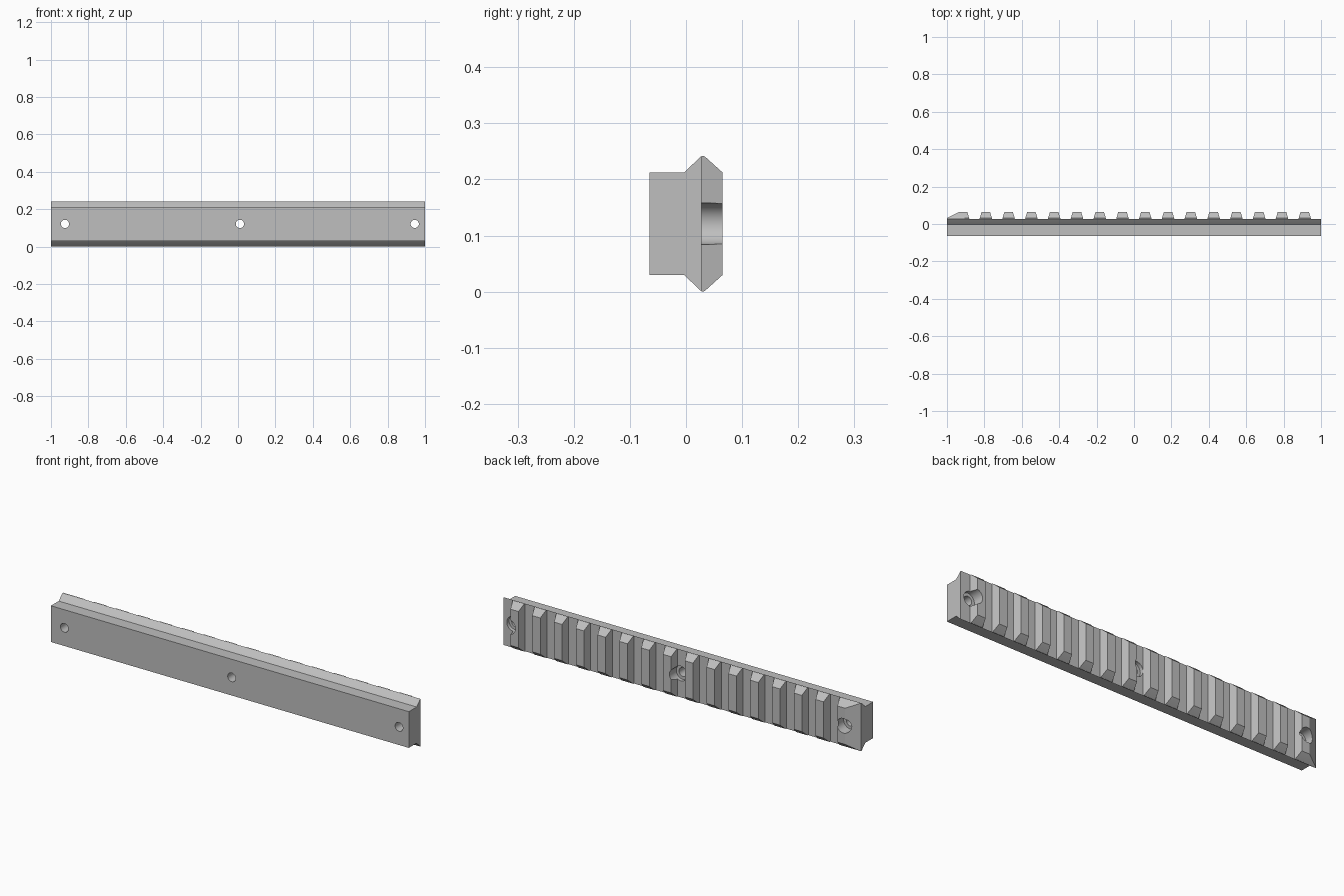
import bpy, bmesh, math
from mathutils import Matrix, Vector

cube = bpy.data.objects.get("Cube")
if cube:
    bpy.data.objects.remove(cube, do_unlink=True)

MID_Z = 0.121           # height of the long centre line
PITCH, FIRST, TEETH = 0.1218, -0.914, 16
FLOOR, CREST = 0.028, 0.065
OVER = 0.08             # cutters reach past the crest

grey = bpy.data.materials.new("satin grey")
grey.use_nodes = True
grey.diffuse_color = (0.52, 0.52, 0.52, 1)
grey.node_tree.nodes["Principled BSDF"].inputs["Base Color"].default_value = (0.52, 0.52, 0.52, 1)


def add_prism(bm, points, offset):
    """Extrude a closed outline by an offset vector."""
    face = bm.faces.new([bm.verts.new(p) for p in points])
    out = bmesh.ops.extrude_face_region(bm, geom=[face])
    moved = [g for g in out["geom"] if isinstance(g, bmesh.types.BMVert)]
    bmesh.ops.translate(bm, verts=moved, vec=Vector(offset))


def add_cylinder(bm, x, y0, y1, radius):
    place = Matrix.Translation((x, (y0 + y1) / 2, MID_Z)) @ Matrix.Rotation(math.pi / 2, 4, "X")
    bmesh.ops.create_cone(bm, cap_ends=True, segments=40, radius1=radius,
                          radius2=radius, depth=abs(y1 - y0), matrix=place)


def make_object(name, bm):
    bmesh.ops.recalc_face_normals(bm, faces=bm.faces)
    mesh = bpy.data.meshes.new(name)
    bm.to_mesh(mesh)
    bm.free()
    mesh.materials.append(grey)
    obj = bpy.data.objects.new(name, mesh)
    bpy.context.collection.objects.link(obj)
    return obj


# Rail body: mirrored cross-section swept along x
half = [(-0.065, 0.0915), (-0.003, 0.0915), (0.025, 0.1185), (0.028, 0.1205),
        (0.032, 0.1205), (0.035, 0.1185), (CREST, 0.0915)]
section = [(y, MID_Z + h) for y, h in half] + [(y, MID_Z - h) for y, h in reversed(half)]
bm = bmesh.new()
add_prism(bm, [(-1, y, z) for y, z in section], (2, 0, 0))
rail = make_object("slotted_rail", bm)

# Slots between the tapered teeth, the open end and the lead-in ramp
bm = bmesh.new()
base, tip = 0.0335, 0.018
for i in range(TEETH):
    x0 = FIRST + i * PITCH
    last = i == TEETH - 1
    x1 = x0 + PITCH
    right_base = 1.05 if last else x1 - base
    right_tip = 1.05 if last else x1 - tip
    add_prism(bm, [(x0 + base, FLOOR, -0.1), (right_base, FLOOR, -0.1),
                   (right_tip, OVER, -0.1), (x0 + tip, OVER, -0.1)], (0, 0, 0.5))
add_prism(bm, [(-1.02, 0.021, -0.1), (-0.906, OVER, -0.1), (-1.02, OVER, -0.1)], (0, 0, 0.5))
slots = make_object("slot_cutter", bm)

# Screw holes with wider recesses on the toothed side
bores, recesses = bmesh.new(), bmesh.new()
for x in (-0.925, 0.01, 0.945):
    add_cylinder(bores, x, -0.1, 0.1, 0.022)
    add_cylinder(recesses, x, 0.01, 0.1, 0.037)
cutters = [slots, make_object("recess_cutter", recesses), make_object("bore_cutter", bores)]

bpy.context.view_layer.objects.active = rail
for cutter in cutters:
    cutter.hide_render = True
    mod = rail.modifiers.new("cut", "BOOLEAN")
    mod.operation = "DIFFERENCE"
    mod.solver = "EXACT"
    mod.object = cutter
    bpy.ops.object.modifier_apply(modifier=mod.name)
for cutter in cutters:
    bpy.data.objects.remove(cutter, do_unlink=True)

# Smooth bores, crisp machined edges
bpy.ops.object.select_all(action="DESELECT")
rail.select_set(True)
bpy.ops.object.shade_smooth_by_angle(angle=math.radians(25))
